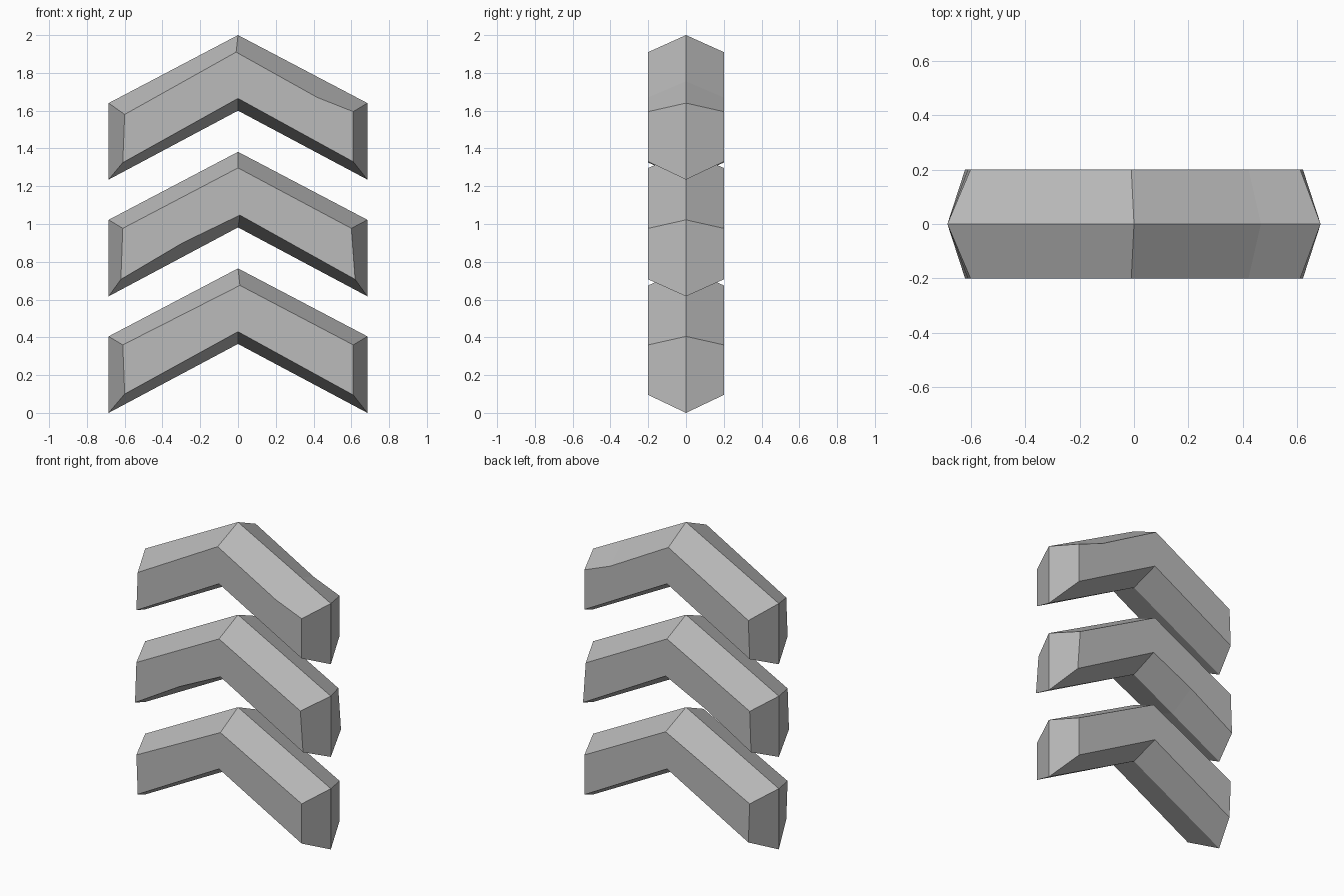
import bpy
import bmesh
from mathutils import Vector

cube = bpy.data.objects.get("Cube")
if cube:
    bpy.data.objects.remove(cube, do_unlink=True)

HALF_DEPTH = 0.2

# One flat grey for everything
grey = bpy.data.materials.new("stone_grey")
grey.use_nodes = True
colour = (0.5, 0.5, 0.5, 1)
grey.diffuse_color = colour
grey.node_tree.nodes["Principled BSDF"].inputs["Base Color"].default_value = colour

# Widest outline at mid depth: peak, left top, left foot, notch, right foot, right top
RIM = [(0, 0.765), (0.685, 0.405), (0.685, 0), (0, 0.365), (-0.685, 0), (-0.685, 0.405)]


def chevron(name, base, face, chip=None):
    """Chevron bar whose rim bevels in to a smaller flat face, front and back."""
    rim = [Vector(p) for p in RIM]
    face = [Vector(p) for p in face]
    if chip:  # a slight hand-cut kink along one arm
        edge, factor, point = chip
        rim.insert(edge + 1, rim[edge].lerp(rim[edge + 1], factor))
        face.insert(edge + 1, Vector(point))

    bm = bmesh.new()
    rings = []
    for outline, y in ((face, -HALF_DEPTH), (rim, 0), (face, HALF_DEPTH)):
        rings.append([bm.verts.new((p.x, y, p.y + base)) for p in outline])
    count = len(rim)
    for a, b in zip(rings, rings[1:]):
        for i in range(count):
            j = (i + 1) % count
            bm.faces.new((a[i], a[j], b[j], b[i]))
    bm.faces.new(rings[0])
    bm.faces.new(rings[-1])
    bmesh.ops.recalc_face_normals(bm, faces=bm.faces)

    mesh = bpy.data.meshes.new(name)
    bm.to_mesh(mesh)
    bm.free()
    mesh.materials.append(grey)
    obj = bpy.data.objects.new(name, mesh)
    bpy.context.collection.objects.link(obj)


# Three stacked chevrons, each with a slightly irregular bevel
chevron("lower_chevron", 0,
        [(0.01, 0.675), (0.61, 0.36), (0.61, 0.095), (0, 0.43), (-0.6, 0.1), (-0.61, 0.36)])
chevron("middle_chevron", 0.617,
        [(0, 0.68), (0.6, 0.36), (0.62, 0.09), (0.01, 0.43), (-0.62, 0.09), (-0.61, 0.36)],
        chip=(3, 0.45, (-0.29, 0.285)))
chevron("upper_chevron", 1.235,
        [(-0.01, 0.675), (0.61, 0.36), (0.61, 0.095), (0, 0.43), (-0.61, 0.09), (-0.6, 0.345)],
        chip=(0, 0.68, (0.42, 0.435)))
